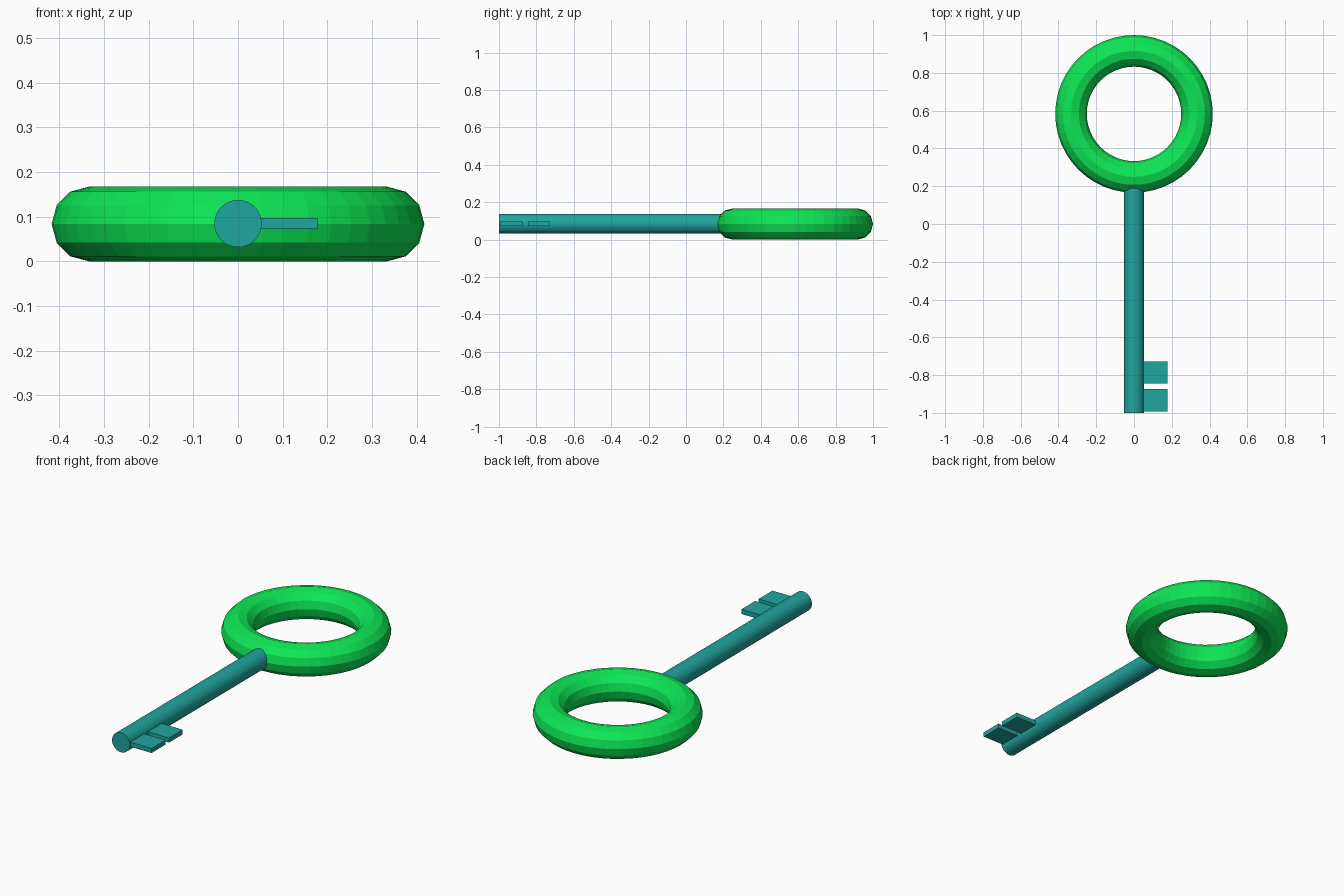
import bpy
from math import radians

if "Cube" in bpy.data.objects:
    bpy.data.objects.remove(bpy.data.objects["Cube"])

MID_Z = 0.0835


def material(name, rgb):
    mat = bpy.data.materials.new(name)
    mat.diffuse_color = (*rgb, 1)
    mat.use_nodes = True
    mat.node_tree.nodes["Principled BSDF"].inputs["Base Color"].default_value = mat.diffuse_color
    return mat


green = material("green", (0.004, 0.8, 0.09))
teal = material("teal", (0.015, 0.38, 0.35))


def finish(name, mat):
    obj = bpy.context.object
    obj.name = name
    obj.data.materials.append(mat)
    return obj


# Ring-shaped handle
bpy.ops.mesh.primitive_torus_add(major_radius=0.3335, minor_radius=0.0835,
                                 major_segments=48, minor_segments=12,
                                 location=(0, 0.583, MID_Z))
finish("ring_handle", green)

# Round shaft, its back end sunk into the ring
y0, y1 = -1.0, 0.22
bpy.ops.mesh.primitive_cylinder_add(vertices=32, radius=0.053, depth=y1 - y0,
                                    location=(0, (y0 + y1) / 2, MID_Z + 0.001),
                                    rotation=(radians(90), 0, 0))
finish("shaft", teal)

# Two flat teeth on the right of the shaft tip
for i, y in enumerate((-0.933, -0.786)):
    bpy.ops.mesh.primitive_cube_add(size=1, location=(0.104, y, MID_Z + 0.001))
    tooth = finish(f"tooth_{i + 1}", teal)
    tooth.scale = (0.148, 0.118, 0.025)
